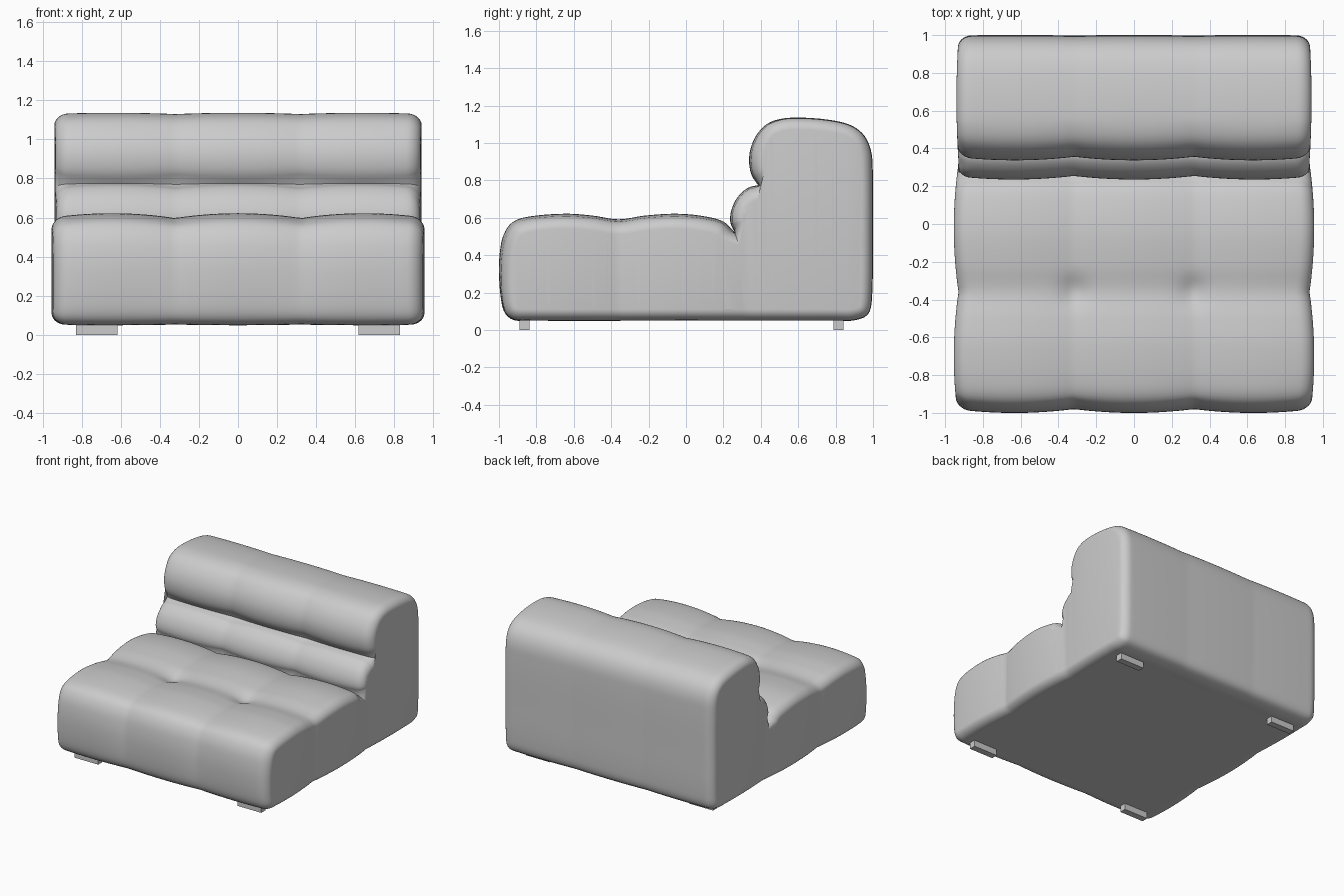
import bpy, bmesh, math
from mathutils import Vector

if "Cube" in bpy.data.objects:
    bpy.data.objects.remove(bpy.data.objects["Cube"])

# Side profile (y, z): outer run from the upper crease round to the seat crease, then the lumbar roll
OUTER = [(.385, .775), (.35, .83), (.337, .9), (.345, .97), (.375, 1.04), (.43, 1.1), (.5, 1.128), (.6, 1.136),
         (.75, 1.126), (.87, 1.1), (.94, 1.055), (.98, .99), (.997, .9), (1, .5), (.993, .15), (.97, .08),
         (.9, .052), (.8, .05), (0, .05), (-.85, .05), (-.92, .053), (-.965, .085), (-.987, .15), (-1, .3),
         (-.995, .42), (-.975, .51), (-.93, .575), (-.85, .605), (-.65, .622), (-.5, .612), (-.36, .592),
         (-.22, .612), (-.05, .622), (.1, .608), (.2, .58), (.26, .525)]
ROLL = [(.26, .525), (.237, .575), (.242, .64), (.275, .71), (.33, .76), (.385, .775)]
HALF = .93
SEAM = .315


def smooth_run(pts, step=.022):
    """Curve through the points, sampled evenly, last point left out."""
    p = [Vector(q) for q in pts]
    n = len(p)
    tan = [(p[min(i + 1, n - 1)] - p[max(i - 1, 0)]) /
           ((p[min(i + 1, n - 1)] - p[i]).length + (p[i] - p[max(i - 1, 0)]).length) for i in range(n)]
    out = []
    for i in range(n - 1):
        d = (p[i + 1] - p[i]).length
        k = max(2, round(d / step))
        for j in range(k):
            t = j / k
            a, b = 2 * t**3 - 3 * t**2 + 1, t**3 - 2 * t**2 + t
            out.append(p[i] * a + tan[i] * (b * d) + p[i + 1] * (1 - a) + tan[i + 1] * ((t**3 - t**2) * d))
    return out


def gauss(d, s):
    return math.exp(-(d / s) ** 2)


def seam_depth(y, z):
    """How deeply the lengthwise seams pull in at a place on the profile."""
    if z < .056 or y > .9:
        return .004
    if y < -.9:
        return .008 + .026 * min(1, max(0, (z - .05) / .5))
    if z < .63 and y < .23:
        return .026
    if y < .45:
        return .02
    return .007


def half_width(y):
    amp = .026 if y < .32 else .012
    return .928 + amp * abs(math.sin(math.pi * (y + .36) / .68)) ** .8


# Upholstered body
profile = smooth_run(OUTER) + smooth_run(ROLL)
n = len(profile)
normals, depth = [], []
for i in range(n):
    t = (profile[(i + 1) % n] - profile[i - 1]).normalized()
    normals.append(Vector((-t.y, t.x)))
    window = [profile[(i + k) % n] for k in range(-4, 5)]
    depth.append(sum(seam_depth(*q) for q in window) / 9)
area = sum(profile[i - 1].cross(profile[i]) for i in range(n))
if area < 0:
    normals = [-q for q in normals]

R = .07
stations = [(-HALF + R) + (2 * HALF - 2 * R) * i / 64 for i in range(65)]
rings = [(x, 0) for x in stations]
arc = [(HALF - R + R * math.sin(a), .058 * (1 - math.cos(a))) for a in [math.pi / 2 * k / 7 for k in range(1, 8)]]
rings = [(-x, d) for x, d in reversed(arc)] + rings + arc

bm = bmesh.new()
loops = []
for x, inset in rings:
    lobe = 1 - abs(math.cos(math.pi * x / (2 * SEAM))) ** .8
    loop = []
    for p, nrm, dep in zip(profile, normals, depth):
        d = inset + dep * lobe
        if p.y > .55 and p.y < .63 and p.x < .2:      # button tufts
            d += .022 * gauss(math.hypot(abs(x) - SEAM, p.x + .36), .07)
        q = p + nrm * d
        loop.append(bm.verts.new((x, q.x, q.y)))
    loops.append(loop)
for a, b in zip(loops, loops[1:]):
    for i in range(n):
        j = (i + 1) % n
        bm.faces.new((a[i], a[j], b[j], b[i]))

# End panels, cut into a grid so they can bulge
caps = [bm.faces.new(loops[0]), bm.faces.new(loops[-1])]
faces = bmesh.ops.triangulate(bm, faces=caps)['faces']
cuts = [((0, -.9 + .08 * k, 0), (0, 1, 0)) for k in range(24)]
for co, no in cuts:
    geom = list({e for f in faces for e in list(f.verts) + list(f.edges) + [f]})
    res = bmesh.ops.bisect_plane(bm, geom=geom, plane_co=co, plane_no=no, dist=1e-5)
    faces = [g for g in res['geom'] if isinstance(g, bmesh.types.BMFace)]
for v in bm.verts:
    v.co.x *= half_width(v.co.y) / HALF
bmesh.ops.recalc_face_normals(bm, faces=bm.faces)
mesh = bpy.data.meshes.new("upholstered_body")
bm.to_mesh(mesh)
bm.free()
body = bpy.data.objects.new("upholstered_body", mesh)
bpy.context.collection.objects.link(body)
bpy.context.view_layer.objects.active = body
body.select_set(True)
bpy.ops.object.shade_smooth_by_angle(angle=math.radians(40))

# Feet
for row, y in (("front", -.863), ("back", .815)):
    for side, sx in (("left", -1), ("right", 1)):
        bpy.ops.mesh.primitive_cube_add(size=1, location=(sx * .722, y, .03))
        foot = bpy.context.object
        foot.name = f"{row}_{side}_foot"
        foot.scale = (.212, .052, .06)
